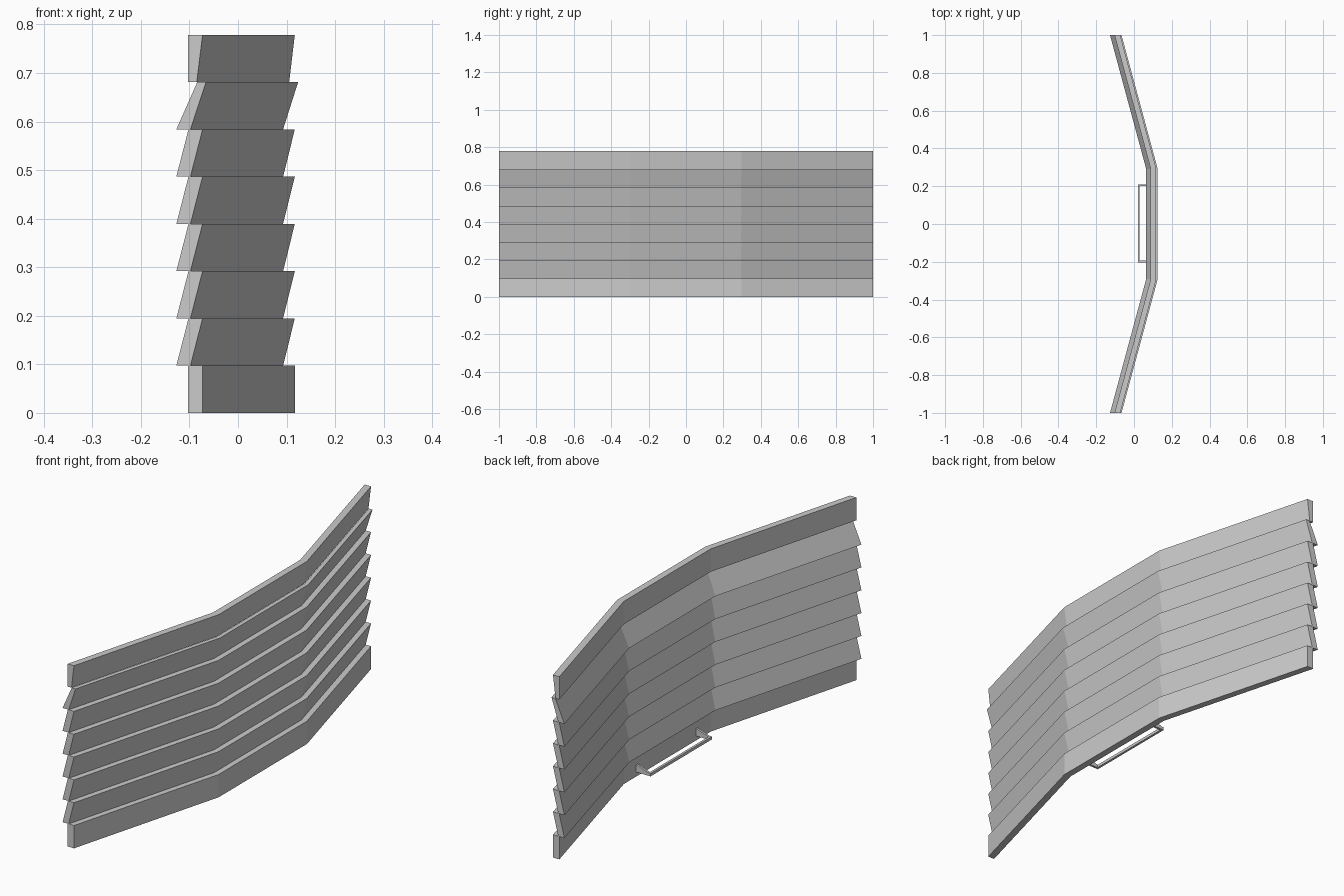
import bpy, bmesh

if "Cube" in bpy.data.objects:
    bpy.data.objects.remove(bpy.data.objects["Cube"])

ROW = 0.0973   # slat height
FLAT = 0.297   # half length of the straight middle section


def make_object(name, bm):
    bmesh.ops.recalc_face_normals(bm, faces=bm.faces)
    mesh = bpy.data.meshes.new(name)
    bm.to_mesh(mesh)
    bm.free()
    obj = bpy.data.objects.new(name, mesh)
    bpy.context.collection.objects.link(obj)
    return obj


def loft(name, rings):
    """Skin a row of matching closed sections and cap both ends."""
    bm = bmesh.new()
    vs = [[bm.verts.new(p) for p in ring] for ring in rings]
    n = len(vs[0])
    for a, b in zip(vs, vs[1:]):
        for i in range(n):
            j = (i + 1) % n
            bm.faces.new((a[i], a[j], b[j], b[i]))
    bm.faces.new(vs[0])
    bm.faces.new(vs[-1])
    return make_object(name, bm)


def slat(name, row, bottom, top):
    """Slat bent along y; bottom and top are (inner x, outer x) at the ends."""
    z0, z1 = row * ROW, (row + 1) * ROW
    profile = [(bottom[0], z0), (bottom[1], z0), (top[1], z1), (top[0], z1)]
    ends = lambda y: [(x, y, z) for x, z in profile]

    def bend(side):
        ring = []
        for x, z in profile:
            d = (x + 0.073) * 0.966          # mitred offset in the middle
            ring.append((0.117 + d, side * (FLAT + d * 0.1317), z))
        return ring

    return loft(name, [ends(-1), bend(-1), bend(1), ends(1)])


# Upright bottom board
slat("bottom_board", 0, (-0.103, -0.073), (-0.103, -0.073))

# Five regular slanted slats
for r in range(1, 6):
    slat(f"slat_{r}", r, (-0.127, -0.098), (-0.102, -0.073))

# Steeper upper slat and wedge-shaped top board
slat("upper_slat", 6, (-0.127, -0.098), (-0.084, -0.066))
slat("top_board", 7, (-0.103, -0.085), (-0.103, -0.073))

# Handle grip on the inner side
grip = [(0.020, 0.019), (0.030, 0.019), (0.030, 0.031), (0.020, 0.031)]
loft("handle_grip", [[(x, y, z) for x, z in grip] for y in (-0.203, 0.21)])

# Tapered brackets holding the grip to the bottom board
bracket = [(0.028, 0.019), (0.092, 0.019), (0.092, 0.052), (0.028, 0.031)]
for label, y0 in (("front", -0.203), ("back", 0.2)):
    loft(f"handle_bracket_{label}",
         [[(x, y, z) for x, z in bracket] for y in (y0, y0 + 0.01)])
